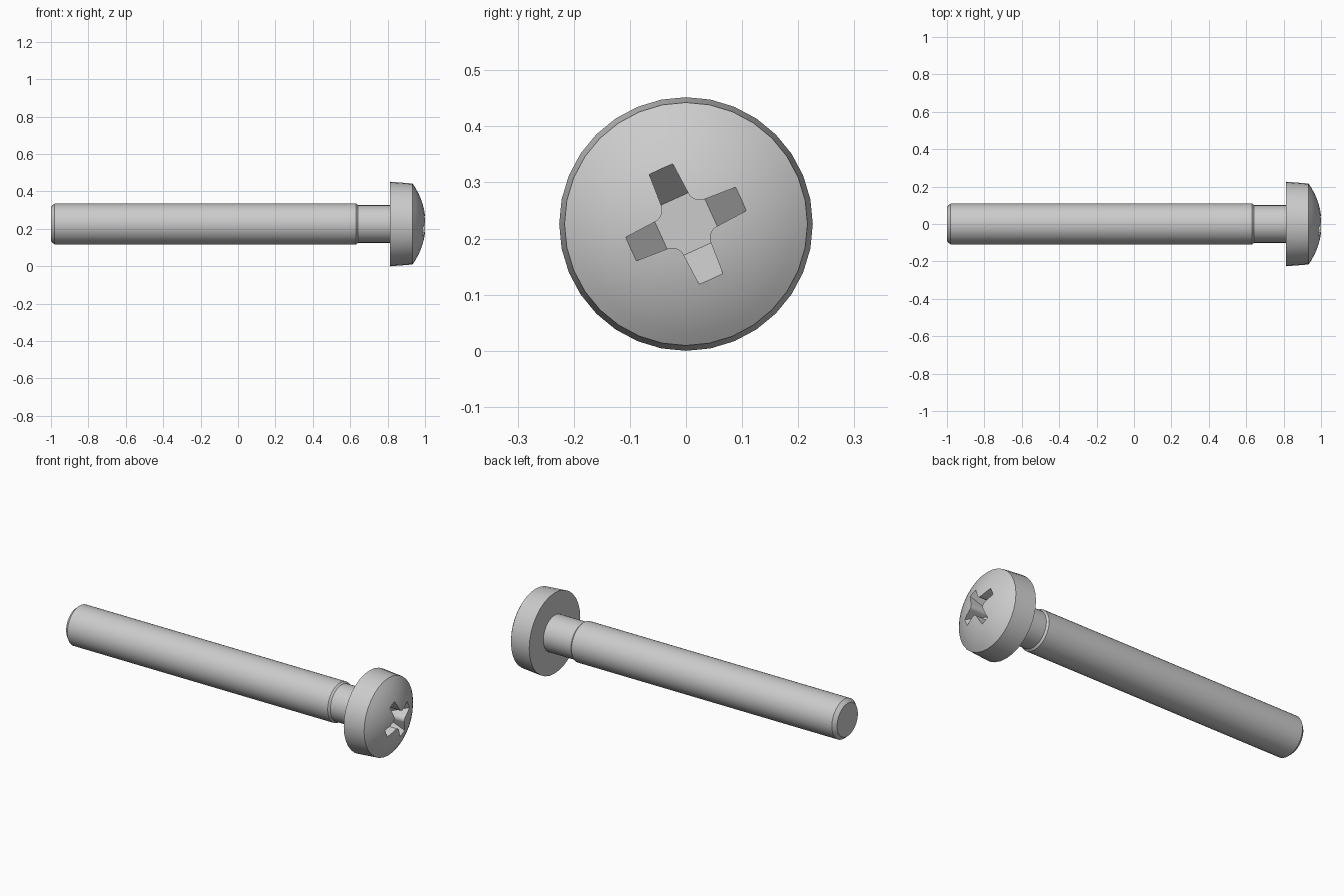
import bpy, bmesh
from math import sin, cos, pi, radians, sqrt
from mathutils import Vector, Matrix

if "Cube" in bpy.data.objects:
    bpy.data.objects.remove(bpy.data.objects["Cube"], do_unlink=True)

AXIS_Z = 0.226      # height of the screw axis
SIDES = 32

steel = bpy.data.materials.new("grey steel")
steel.use_nodes = True
colour = (0.6, 0.6, 0.6, 1)
steel.diffuse_color = colour
steel.node_tree.nodes["Principled BSDF"].inputs["Base Color"].default_value = colour


def finish(name, bm):
    bmesh.ops.recalc_face_normals(bm, faces=bm.faces)
    mesh = bpy.data.meshes.new(name)
    bm.to_mesh(mesh)
    bm.free()
    mesh.materials.append(steel)
    obj = bpy.data.objects.new(name, mesh)
    obj.location.z = AXIS_Z
    bpy.context.collection.objects.link(obj)
    return obj


def lathe(name, profile):
    """Turn (x, radius) points around the x axis."""
    bm = bmesh.new()
    verts = [bm.verts.new((x, 0, r)) for x, r in profile]
    edges = [bm.edges.new(pair) for pair in zip(verts, verts[1:])]
    bmesh.ops.spin(bm, geom=verts + edges, cent=(0, 0, 0), axis=(1, 0, 0),
                   angle=2 * pi, steps=SIDES, use_merge=True)
    bmesh.ops.remove_doubles(bm, verts=bm.verts, dist=1e-5)
    return finish(name, bm)


def smooth(obj):
    bpy.ops.object.select_all(action='DESELECT')
    obj.select_set(True)
    bpy.context.view_layer.objects.active = obj
    bpy.ops.object.shade_smooth_by_angle(angle=radians(25))


# Shaft: chamfered tip, thick body, shoulder and thinner neck
shaft = lathe("shaft", [(-1, 0), (-1, 0.092), (-0.98, 0.11), (0.632, 0.11),
                        (0.642, 0.101), (0.815, 0.101)])

# Head: flat underside, tapered rim and domed face
APEX, DOME_R, RIM_R = 1.003, 0.368, 0.2165


def dome_x(r):
    return APEX - DOME_R + sqrt(DOME_R ** 2 - r ** 2)


rings = 10
dome = [(dome_x(RIM_R * i / rings), RIM_R * i / rings) for i in range(rings, -1, -1)]
head = lathe("head", [(0.813, 0), (0.813, 0.226)] + dome)

# Cross recess cutter: flat floor, rounded inner corners, four sloping arms
FLOOR, TOP = 0.89, 1.05
INNER, HALF, REACH = 0.049, 0.0265, 0.108
slope = (REACH - INNER) / (dome_x(REACH) - FLOOR)
outer = INNER + (TOP - FLOOR) * slope
outer_half = HALF - 0.06 * (outer - INNER)
fillet = INNER - HALF

bm = bmesh.new()
floor_ring, top_ring = [], []
for k in range(4):
    turn = Matrix.Rotation(radians(24.5) + k * pi / 2, 3, 'X')

    def add(x, u, v):
        return bm.verts.new(turn @ Vector((x, u, v)))

    a, b = add(FLOOR, INNER, -HALF), add(FLOOR, INNER, HALF)
    a_top, b_top = add(TOP, INNER, -HALF), add(TOP, INNER, HALF)
    a_out, b_out = add(TOP, outer, -outer_half), add(TOP, outer, outer_half)
    bm.faces.new((a, b, b_out, a_out))
    bm.faces.new((a, a_out, a_top))
    bm.faces.new((b, b_top, b_out))
    floor_ring += [a, b]
    top_ring += [a_top, a_out, b_out, b_top]
    # rounded corner towards the next arm
    low, high = [b], [b_top]
    for i in range(1, 6):
        t = -pi / 2 - i * pi / 12
        u, v = INNER + fillet * cos(t), INNER + fillet * sin(t)
        low.append(add(FLOOR, u, v))
        high.append(add(TOP, u, v))
    floor_ring += low[1:]
    top_ring += high[1:]
bm.faces.new(floor_ring)
bm.faces.new(top_ring)
# corner walls join matching floor and top points
upper = [v for v in top_ring if Vector(v.co.yz).length < outer - 0.01]
for i in range(len(floor_ring)):
    j = (i + 1) % len(floor_ring)
    if i % 7 != 0:
        bm.faces.new((floor_ring[i], floor_ring[j], upper[j], upper[i]))
cutter = finish("recess_cutter", bm)
cutter.hide_render = True

cut = head.modifiers.new("cross recess", 'BOOLEAN')
cut.operation = 'DIFFERENCE'
cut.solver = 'EXACT'
cut.object = cutter
bpy.context.view_layer.objects.active = head
bpy.ops.object.modifier_apply(modifier=cut.name)
bpy.data.objects.remove(cutter, do_unlink=True)

for part in (shaft, head):
    smooth(part)
